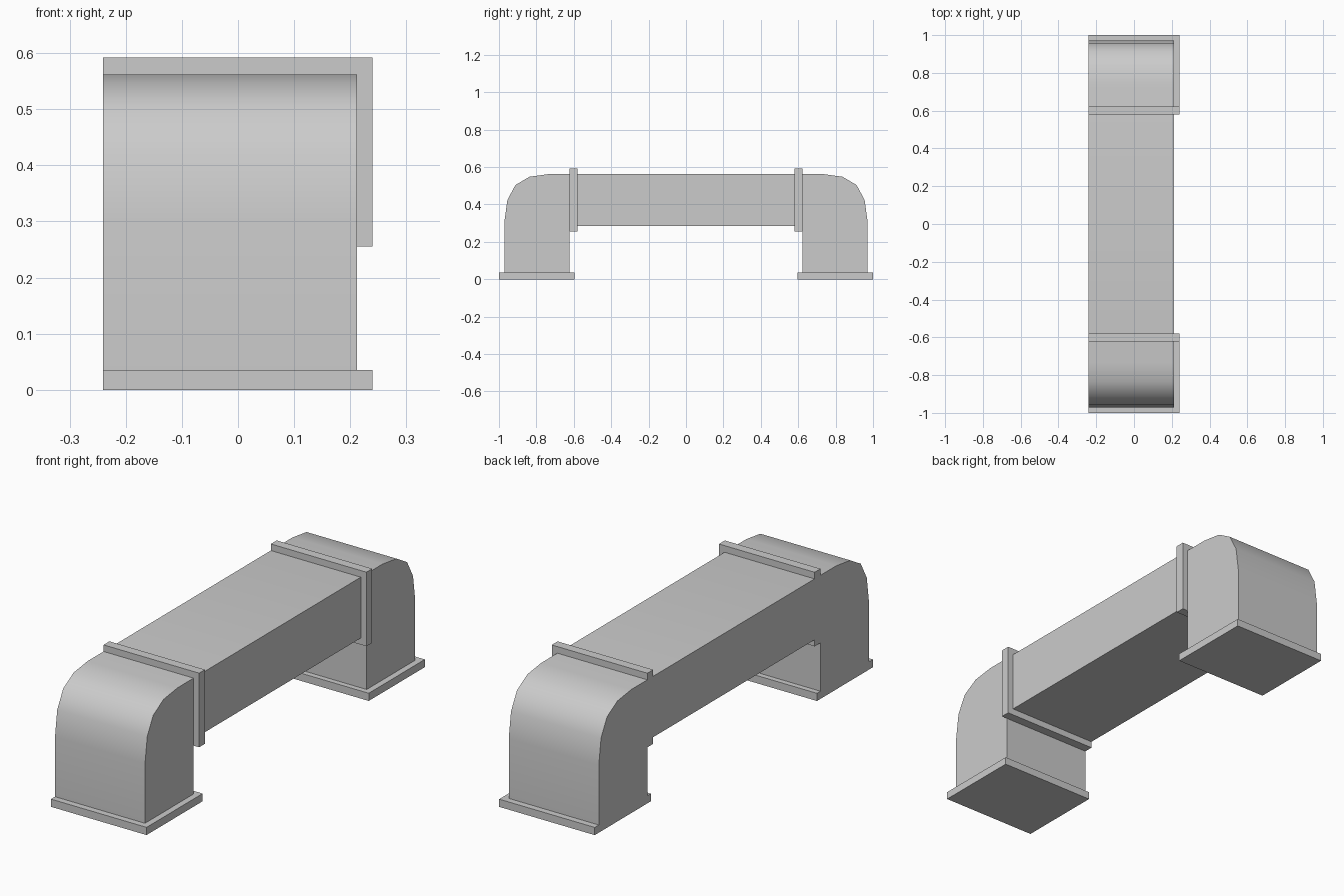
import bpy, bmesh, math
from mathutils import Vector

if "Cube" in bpy.data.objects:
    bpy.data.objects.remove(bpy.data.objects["Cube"])

BACK, SIDE, RIM = -0.241, 0.212, 0.24   # flush wall side, duct side, flange side


def prism(name, profile, to_3d, depth, smooth=False):
    """Extrude a closed 2D profile along the vector depth."""
    bm = bmesh.new()
    face = bm.faces.new([bm.verts.new(to_3d(a, b)) for a, b in profile])
    new = bmesh.ops.extrude_face_region(bm, geom=[face])["geom"]
    bmesh.ops.translate(bm, vec=Vector(depth),
                        verts=[v for v in new if isinstance(v, bmesh.types.BMVert)])
    bmesh.ops.recalc_face_normals(bm, faces=bm.faces)
    mesh = bpy.data.meshes.new(name)
    bm.to_mesh(mesh)
    bm.free()
    obj = bpy.data.objects.new(name, mesh)
    bpy.context.collection.objects.link(obj)
    if smooth:
        bpy.ops.object.select_all(action='DESELECT')
        obj.select_set(True)
        bpy.context.view_layer.objects.active = obj
        bpy.ops.object.shade_smooth_by_angle(angle=math.radians(35))
    return obj


# Duct: arch outline with rounded outer elbows, half profile mirrored in y
half = [(-0.622, 0.285), (-0.622, 0.035), (-0.971, 0.035), (-0.971, 0.307),
        (-0.955, 0.424), (-0.912, 0.504), (-0.837, 0.548), (-0.736, 0.562)]
arch = half + [(-y, z) for y, z in reversed(half)]
prism("duct", arch, lambda y, z: (BACK, y, z), (SIDE - BACK, 0, 0), smooth=True)

# Three-sided collar wrapping the duct at each joint, open at the wall side
collar = [(BACK, 0.592), (RIM, 0.592), (RIM, 0.255), (BACK, 0.255),
          (BACK, 0.285), (SIDE, 0.285), (SIDE, 0.562), (BACK, 0.562)]
# Foot flange slab
foot = [(BACK, 0), (RIM, 0), (RIM, 0.035), (BACK, 0.035)]

for label, s in (("front", -1), ("rear", 1)):
    prism(label + "_collar", collar, lambda x, z: (x, s * 0.622, z), (0, -s * 0.042, 0))
    prism(label + "_foot_flange", foot, lambda x, z: (x, s * 1.0, z), (0, -s * 0.403, 0))
